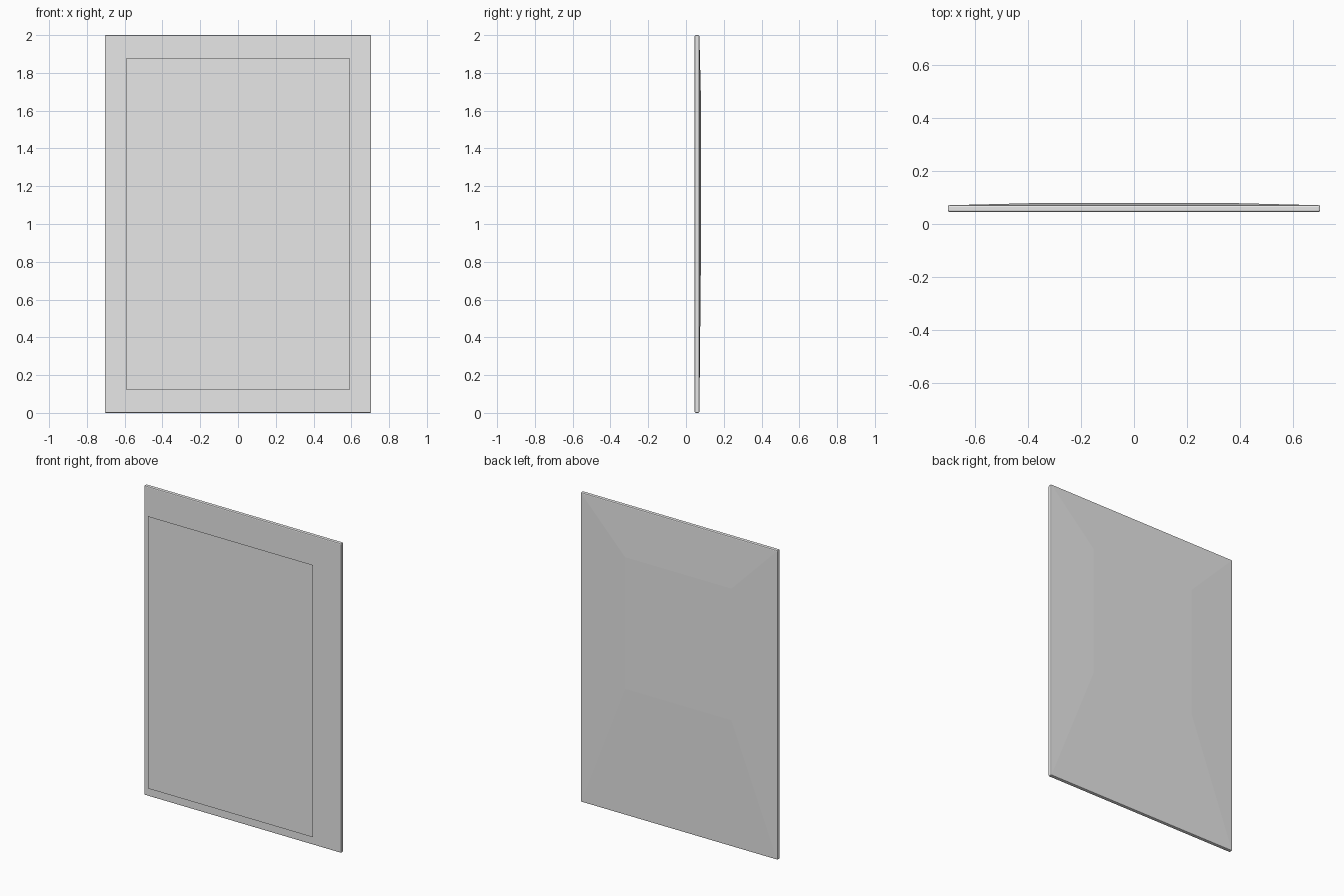
import bpy
import bmesh
from mathutils import Matrix, Vector

default = bpy.data.objects.get("Cube")
if default:
    bpy.data.objects.remove(default, do_unlink=True)

WIDTH, HEIGHT = 1.41, 2.0
FRONT_Y, BACK_Y, BULGE_Y = 0.046, 0.071, 0.079
GLASS_Y = -0.079
SCREEN = (0.59, 0.12, 1.88)     # half width, bottom, top
REAR_PANEL = (0.38, 0.82, 1.67)

grey = bpy.data.materials.new("light grey")
grey.use_nodes = True
grey.diffuse_color = (0.8, 0.8, 0.8, 1)
grey.node_tree.nodes["Principled BSDF"].inputs["Base Color"].default_value = (0.8, 0.8, 0.8, 1)


def add_object(name, bm):
    mesh = bpy.data.meshes.new(name)
    bm.to_mesh(mesh)
    bm.free()
    mesh.materials.append(grey)
    obj = bpy.data.objects.new(name, mesh)
    bpy.context.collection.objects.link(obj)
    return obj


def flat_panel(name, size, y, facing_front=True):
    half, low, high = size
    corners = [(-half, low), (half, low), (half, high), (-half, high)]
    if not facing_front:
        corners.reverse()
    bm = bmesh.new()
    bm.faces.new([bm.verts.new((x, y, z)) for x, z in corners])
    return add_object(name, bm)


def largest_face(bm, direction):
    facing = [f for f in bm.faces if f.normal.y * direction > 0.9]
    return max(facing, key=lambda f: f.calc_area())


def open_window(bm, face, size, y):
    """Inset a face, fit the inner loop to a rectangle and remove it."""
    half, low, high = size
    bmesh.ops.inset_individual(bm, faces=[face], thickness=0.05)
    middle = face.calc_center_median()
    for v in face.verts:
        v.co = Vector((half if v.co.x > 0 else -half, y,
                       high if v.co.z > middle.z else low))
    bmesh.ops.delete(bm, geom=[face], context='FACES_ONLY')


# Thin housing with softened rim, screen opening and shallow tapered back
bm = bmesh.new()
bmesh.ops.create_cube(bm, size=1, matrix=Matrix.Translation(
    (0, (FRONT_Y + BACK_Y) / 2, HEIGHT / 2))
    @ Matrix.Diagonal((WIDTH, BACK_Y - FRONT_Y, HEIGHT, 1)))
bmesh.ops.bevel(bm, geom=bm.edges[:], offset=0.006, segments=2,
                profile=0.5, affect='EDGES')
bm.normal_update()
open_window(bm, largest_face(bm, -1), SCREEN, FRONT_Y)
open_window(bm, largest_face(bm, 1), REAR_PANEL, BULGE_Y)
add_object("housing", bm)

# Panels filling the openings, and the cover sheet floating ahead of the screen
flat_panel("screen", SCREEN, FRONT_Y)
flat_panel("rear_panel", REAR_PANEL, BULGE_Y, facing_front=False)
flat_panel("front_cover", SCREEN, GLASS_Y)
